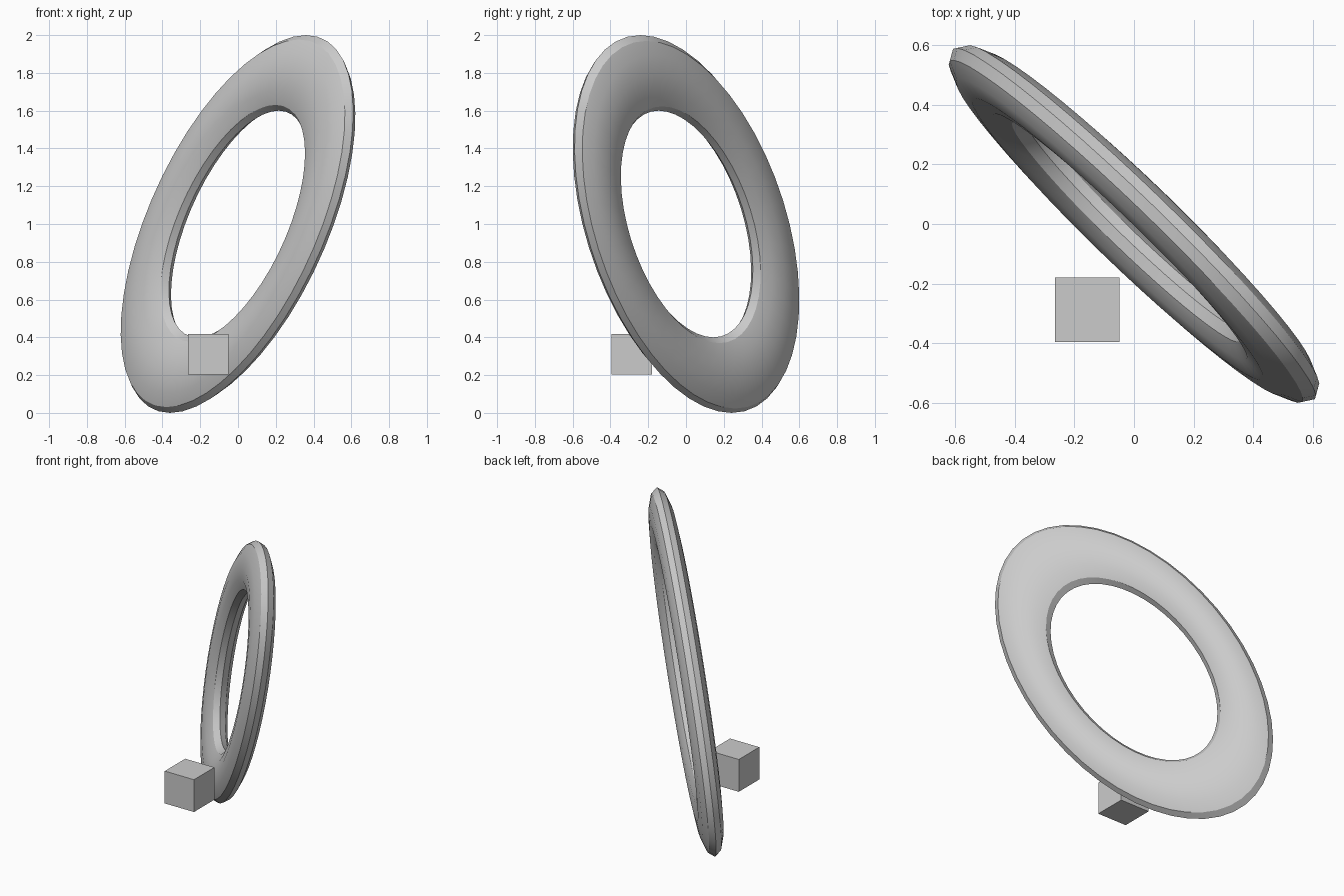
import bpy
from mathutils import Matrix, Vector

old = bpy.data.objects.get("Cube")
if old:
    bpy.data.objects.remove(old, do_unlink=True)

# One plain grey for everything
grey = bpy.data.materials.new("plain_grey")
grey.use_nodes = True
colour = (0.6, 0.6, 0.6, 1)
grey.diffuse_color = colour
grey.node_tree.nodes["Principled BSDF"].inputs["Base Color"].default_value = colour


def finish(name):
    obj = bpy.context.object
    obj.name = obj.data.name = name
    obj.data.materials.append(grey)
    return obj


# Flattened, leaning oval ring: a torus stretched along three axes
bpy.ops.mesh.primitive_torus_add(major_segments=48, minor_segments=12,
                                 major_radius=1, minor_radius=0.25)
ring = finish("oval_ring")
long_axis = Vector((0.288, -0.193, 0.8))
short_axis = Vector((0.394, -0.431, 0))
thickness = long_axis.cross(short_axis).normalized() * 0.3
stretch = Matrix((long_axis, short_axis, thickness)).transposed().to_4x4()
ring.data.transform(Matrix.Translation((0, 0, 1)) @ stretch)
bpy.ops.object.shade_smooth_by_angle()

# Small block floating in front of the ring's lower edge
bpy.ops.mesh.primitive_cube_add(size=0.216, location=(-0.157, -0.287, 0.31))
finish("small_block")
